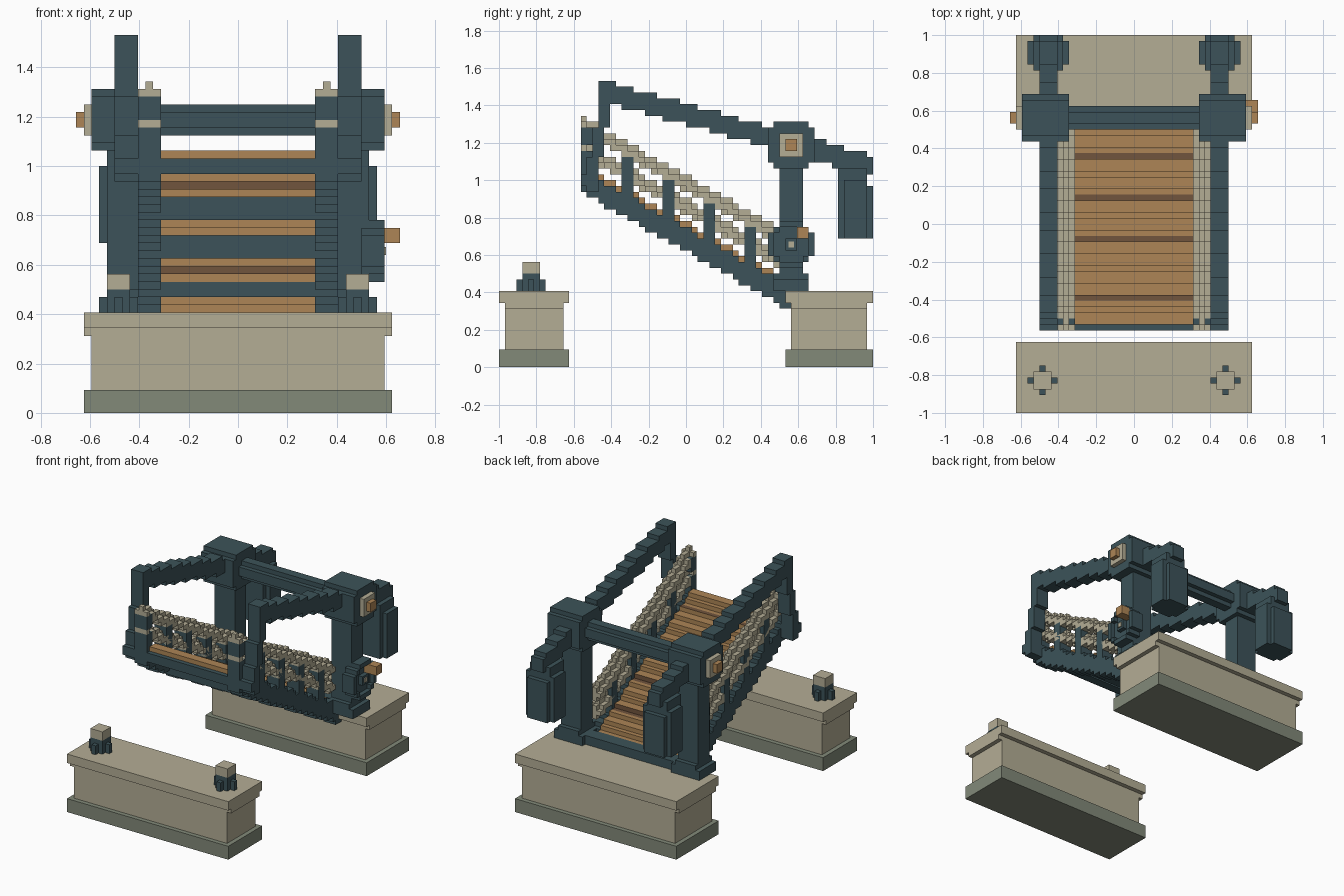
import bpy, bmesh, math

if "Cube" in bpy.data.objects:
    bpy.data.objects.remove(bpy.data.objects["Cube"], do_unlink=True)

U = 1 / 32  # one block


def material(name, rgb):
    m = bpy.data.materials.new(name)
    m.use_nodes = True
    m.diffuse_color = (*rgb, 1)
    bsdf = next(n for n in m.node_tree.nodes if n.type == 'BSDF_PRINCIPLED')
    bsdf.inputs["Base Color"].default_value = (*rgb, 1)
    return m


STEEL = material("dark teal steel", (0.045, 0.086, 0.100))
STONE = material("pale stone", (0.456, 0.418, 0.300))
FOOT = material("grey green stone", (0.223, 0.251, 0.191))
WOOD = material("orange wood", (0.418, 0.235, 0.092))
BROWN = material("brown wood", (0.165, 0.089, 0.048))


def finish(bm, name, *mats):
    bmesh.ops.recalc_face_normals(bm, faces=bm.faces[:])
    bmesh.ops.scale(bm, vec=(U, U, U), verts=bm.verts[:])
    me = bpy.data.meshes.new(name)
    bm.to_mesh(me)
    bm.free()
    for m in mats:
        me.materials.append(m)
    ob = bpy.data.objects.new(name, me)
    bpy.context.scene.collection.objects.link(ob)
    return ob


def boxes(name, mat, *specs, s=1):
    """Blocks given as x0, x1, y0, y1, z0, z1; s=-1 puts them on the -x side."""
    bm = bmesh.new()
    for x0, x1, y0, y1, z0, z1 in specs:
        vs = bmesh.ops.create_cube(bm, size=1)["verts"]
        for v in vs:
            v.co = (s * (x0 if v.co.x < 0 else x1),
                    y0 if v.co.y < 0 else y1, z0 if v.co.z < 0 else z1)
    return finish(bm, name, mat)


def prism(name, mat, x0, x1, pts, s=1, extra=()):
    """A y-z outline pulled along x."""
    bm = bmesh.new()
    f = bm.faces.new([bm.verts.new((s * x0, y, z)) for y, z in pts])
    new = bmesh.ops.extrude_face_region(bm, geom=[f])["geom"]
    for v in new:
        if isinstance(v, bmesh.types.BMVert):
            v.co.x = s * x1
    return finish(bm, name, mat, *extra)


def notched(cy, cz, r, k):
    """Blocky round outline with k corner steps."""
    q = [(r, r - k)]
    for i in range(k):
        q += [(r - i - 1, r - k + i), (r - i - 1, r - k + i + 1)]
    pts = []
    for _ in range(4):
        pts += [(cy + a, cz + b) for a, b in q]
        q = [(-b, a) for a, b in q]
    return pts


def stairs(ya, yb, line, lo, hi):
    """Stepped outline following a sloping line."""
    low, high = [], []
    for y in range(ya, yb):
        base = line(y + 0.5)
        a, b = math.floor(base + lo + 0.5), math.floor(base + hi + 0.5)
        low += [(y, a), (y + 1, a)]
        high += [(y, b), (y + 1, b)]
    pts = []
    for p in low + high[::-1]:
        if not pts or p != pts[-1]:
            pts.append(p)
    return pts


def leaf(y):      # underside of the raised leaf
    return 30 - 0.567 * (y + 18)


def beam(y):      # top of the balance beams
    return 49 - 0.28 * (y + 14)


# Stone abutments
for tag, y0, y1 in (("front", -32, -20), ("back", 17, 32)):
    boxes(tag + "_footing", FOOT, (-20, 20, y0, y1, 0, 3))
    boxes(tag + "_abutment", STONE, (-19, 19, y0 + 1, y1 - 1, 3, 10))
    boxes(tag + "_cap", STONE, (-20, 20, y0 + 1, y1 - 1, 10, 11),
          (-20, 20, y0, y1, 11, 13))

# Deck planks with a few darker rows
deck = prism("deck", WOOD, -10, 10, stairs(-17, 17, leaf, 2.5, 5), extra=(BROWN,))
for p in deck.data.polygons:
    row = math.floor(p.center.y / U)
    under = p.normal.z < -0.5 or p.normal.y < -0.5
    if abs(p.normal.x) < 0.5 and row in ((-13, 7, 15) if under else (-13, -3, 4, 11)):
        p.material_index = 1

# Beams across the leaf, sill and top shaft
for i, (y, z) in enumerate(((-9, 25), (0, 20), (9, 15))):
    boxes(f"cross_beam_{i + 1}", STEEL, (-10, 10, y - 1, y + 1, z, z + 3))
boxes("end_beam", STEEL, (-16, 16, -18, -16, 31, 33))
boxes("sill", STEEL, (-12, 12, 17, 20, 13, 15))
prism("top_shaft", STEEL, -11, 11, notched(18, 38, 2, 1))

for side, s in (("left", 1), ("right", -1)):
    # Mooring posts
    boxes(side + "_bollard", STEEL, (14, 17, -28, -25, 13, 16),
          (13, 18, -27, -26, 13, 15), (15, 16, -29, -24, 13, 15), s=s)
    boxes(side + "_bollard_top", STONE, (14, 17, -28, -25, 16, 18), s=s)

    # Leaf girder and railing
    prism(side + "_girder", STEEL, 10, 13, stairs(-18, 18, leaf, 0, 4), s)
    for y in (-11, -4, 3, 10):
        z = math.floor(leaf(y + 1))
        boxes(f"{side}_rail_post", STEEL, (10, 13, y, y + 2, z + 3, z + 11), s=s)
    boxes(side + "_end_post", STEEL, (10, 13, -18, -16, 31, 37),
          (10, 13, -18, -16, 38, 41), s=s)
    for tag, h in (("lower", 6), ("upper", 10)):
        prism(f"{side}_{tag}_rail", STONE, 11, 12,
              stairs(-18, 16, leaf, h + 0.3, h + 3), s)
        prism(f"{side}_{tag}_rail_sides", STONE, 10, 13,
              stairs(-18, 16, leaf, h + 0.6, h + 2), s)

    # Tower
    boxes(side + "_tower_base", STEEL, (11, 18, 15, 21, 13, 15),
          (12, 17, 15, 21, 15, 16), s=s)
    boxes(side + "_tower", STEEL, (12, 17, 16, 20, 16, 35), s=s)
    prism(side + "_bearing", STEEL, 11, 19, notched(18, 38, 4, 1), s)
    boxes(side + "_bearing_plate", STONE, (19, 20, 16, 20, 36, 40), s=s)
    boxes(side + "_bearing_pin", WOOD, (20, 21, 17, 19, 37, 39), s=s)

    # Balance beam, hanger and counterweight
    prism(side + "_balance_beam", STEEL, 13, 16, stairs(-15, 32, beam, -3.6, 0), s)
    boxes(side + "_hanger", STEEL, (13, 16, -15, -13, 41, 47),
          (13, 16, -16, -14, 36, 41), (13, 16, -17, -15, 30, 36), s=s)
    boxes(side + "_counterweight", STEEL, (12, 17, 26, 32, 22, 31),
          (11, 18, 27, 31, 22, 32), (12, 17, 26, 31, 31, 34), s=s)

# Winch wheel on the left tower
prism("winch_wheel", STEEL, 16, 18, notched(18, 21, 4, 2))
rim, cells = [], [(-2, 2, 3, 4), (2, 3, 2, 3)]
for _ in range(4):
    rim += [(18, 19, 18 + a, 18 + b, 21 + c, 21 + d) for a, b, c, d in cells]
    cells = [(-d, -c, a, b) for a, b, c, d in cells]
boxes("winch_rim", STEEL, *rim)
prism("winch_hub", STEEL, 18, 19, notched(18, 21, 1, 0))
prism("winch_pin", STONE, 19, 19.2, notched(18, 21, 0.5, 0))
boxes("winch_handle", WOOD, (18, 21, 19, 21, 22, 24))
